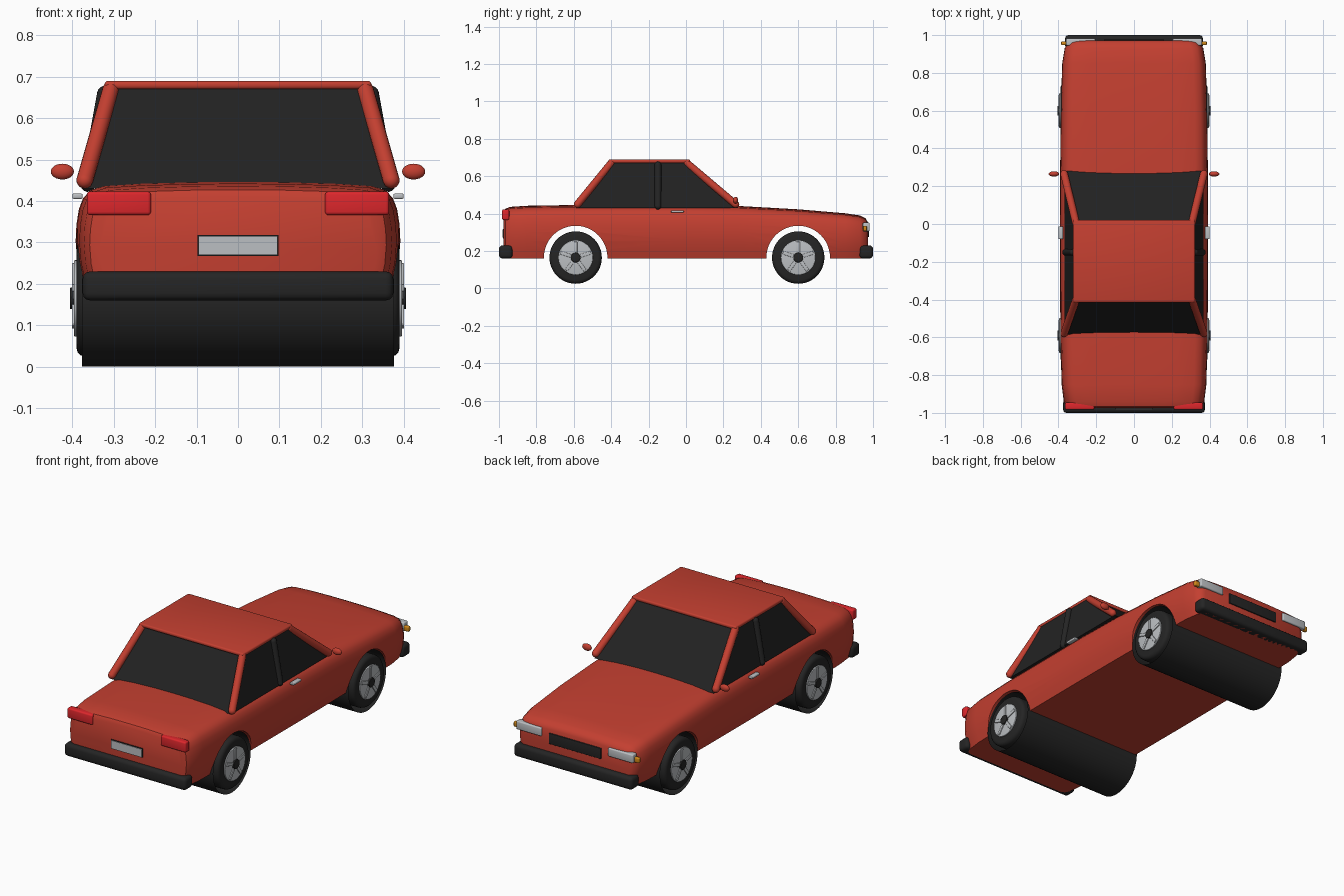
import bpy, bmesh, math
from mathutils import Vector, Matrix

if "Cube" in bpy.data.objects:
    bpy.data.objects.remove(bpy.data.objects["Cube"], do_unlink=True)


def material(name, r, g, b):
    m = bpy.data.materials.new(name)
    m.use_nodes = True
    m.diffuse_color = (r, g, b, 1)
    bsdf = next(n for n in m.node_tree.nodes if n.type == 'BSDF_PRINCIPLED')
    bsdf.inputs["Base Color"].default_value = (r, g, b, 1)
    return m


RED = material("body_red", 0.55, 0.05, 0.03)
BLACK = material("trim_black", 0.018, 0.018, 0.018)
GLASS = material("dark_glass", 0.016, 0.016, 0.016)
SILVER = material("silver", 0.5, 0.52, 0.54)
LAMP_RED = material("lamp_red", 0.72, 0.02, 0.025)
AMBER = material("amber", 0.65, 0.25, 0.01)


def finish(name, bm, mat, angle=35):
    bmesh.ops.recalc_face_normals(bm, faces=bm.faces)
    me = bpy.data.meshes.new(name)
    bm.to_mesh(me)
    bm.free()
    me.materials.append(mat)
    ob = bpy.data.objects.new(name, me)
    bpy.context.collection.objects.link(ob)
    smooth(ob, angle)
    return ob


def smooth(ob, angle=35):
    bpy.ops.object.select_all(action='DESELECT')
    ob.select_set(True)
    bpy.context.view_layer.objects.active = ob
    bpy.ops.object.shade_smooth_by_angle(angle=math.radians(angle))


def box(name, lo, hi, mat, bevel=0.0, turn=None):
    """Box between two corners, with optional rounded edges."""
    lo, hi = Vector(lo), Vector(hi)
    bm = bmesh.new()
    bmesh.ops.create_cube(bm, size=1)
    bmesh.ops.scale(bm, vec=hi - lo, verts=bm.verts)
    if bevel:
        bmesh.ops.bevel(bm, geom=bm.edges[:], offset=bevel, segments=3,
                        profile=0.5, affect='EDGES')
    bmesh.ops.translate(bm, vec=(lo + hi) / 2, verts=bm.verts)
    if turn:
        bmesh.ops.transform(bm, matrix=turn, verts=bm.verts)
    return finish(name, bm, mat)


def axle_cylinder(name, r, x0, x1, y, z, mat, caps=True, bevel=0.0):
    """Cylinder lying along x."""
    bm = bmesh.new()
    bmesh.ops.create_cone(bm, cap_ends=caps, segments=48, radius1=r, radius2=r,
                          depth=abs(x1 - x0))
    if bevel:
        rims = [e for e in bm.edges if abs(e.verts[0].co.z - e.verts[1].co.z) < 1e-5]
        bmesh.ops.bevel(bm, geom=rims, offset=bevel, segments=3, profile=0.5,
                        affect='EDGES')
    place = Matrix.Translation(((x0 + x1) / 2, y, z)) @ Matrix.Rotation(math.pi / 2, 4, 'Y')
    bmesh.ops.transform(bm, matrix=place, verts=bm.verts)
    return finish(name, bm, mat)


def capsule(name, a, b, r, mat):
    """Round-ended bar from a to b."""
    a, b = Vector(a), Vector(b)
    bm = bmesh.new()
    aim = (b - a).to_track_quat('Z', 'Y').to_matrix().to_4x4()
    bmesh.ops.create_cone(bm, segments=16, radius1=r, radius2=r, depth=(b - a).length,
                          matrix=Matrix.Translation((a + b) / 2) @ aim)
    for p in (a, b):
        bmesh.ops.create_uvsphere(bm, u_segments=16, v_segments=8, radius=r,
                                  matrix=Matrix.Translation(p) @ aim)
    return finish(name, bm, mat, 60)


# Body shell: (y, half width, top height) stations with one shared cross-section
FLOOR, WHEEL_Z, WHEEL_Y = 0.16, 0.165, {"front": 0.6, "rear": -0.59}
stations = [(-0.975, 0.335, 0.41), (-0.965, 0.358, 0.427), (-0.94, 0.372, 0.436),
            (-0.85, 0.383, 0.442), (-0.6, 0.39, 0.446), (0, 0.392, 0.446),
            (0.28, 0.391, 0.441), (0.6, 0.388, 0.423), (0.85, 0.38, 0.402),
            (0.93, 0.367, 0.39), (0.96, 0.35, 0.375), (0.972, 0.325, 0.355)]
section = [(0.93, 0), (0.965, 0.17), (0.99, 0.33), (1, 0.5), (0.995, 0.64), (0.98, 0.77),
           (0.955, 0.86), (0.91, 0.93), (0.83, 0.965), (0.6, 0.985), (0.3, 0.997)]
outline = section + [(0, 1)] + [(-u, t) for u, t in reversed(section)]
bm = bmesh.new()
rings = [[bm.verts.new((u * w, y, FLOOR + t * (top - FLOOR))) for u, t in outline]
         for y, w, top in stations]
for r0, r1 in zip(rings, rings[1:]):
    for i in range(len(outline)):
        j = (i + 1) % len(outline)
        bm.faces.new((r0[i], r0[j], r1[j], r1[i]))
bm.faces.new(rings[0])
bm.faces.new(rings[-1])
body = finish("body_shell", bm, RED)

# Wheel arches cut through the body, with open liner tubes
for end, y in WHEEL_Y.items():
    cutter = axle_cylinder("arch_cutter", 0.17, -0.5, 0.5, y, WHEEL_Z, RED)
    cut = body.modifiers.new("arch", 'BOOLEAN')
    cut.object, cut.solver = cutter, 'EXACT'
    bpy.context.view_layer.objects.active = body
    bpy.ops.object.modifier_apply(modifier=cut.name)
    bpy.data.objects.remove(cutter, do_unlink=True)
    axle_cylinder(end + "_arch_liner", 0.165, -0.376, 0.376, y, WHEEL_Z, BLACK, caps=False)
smooth(body)

# Cabin: tapered glass block and roof panel
bm = bmesh.new()
low = [(-0.367, -0.585), (0.367, -0.585), (0.367, 0.28), (-0.367, 0.28)]
high = [(-0.318, -0.4), (0.318, -0.4), (0.318, 0.01), (-0.318, 0.01)]
v0 = [bm.verts.new((x, y, 0.43)) for x, y in low]
v1 = [bm.verts.new((x, y, 0.676)) for x, y in high]
for i in range(4):
    j = (i + 1) % 4
    bm.faces.new((v0[i], v0[j], v1[j], v1[i]))
bm.faces.new(v0)
bm.faces.new(v1)
finish("cabin_glass", bm, GLASS)
box("roof", (-0.322, -0.415, 0.67), (0.322, 0.022, 0.69), RED, 0.008)

# Bumpers, grille and number plate
box("rear_bumper", (-0.375, -1, 0.16), (0.375, -0.928, 0.23), BLACK, 0.018)
box("front_bumper", (-0.365, 0.928, 0.16), (0.365, 1, 0.23), BLACK, 0.018)
box("grille", (-0.16, 0.96, 0.275), (0.16, 0.978, 0.335), BLACK, 0.003)
box("plate_frame", (-0.098, -0.979, 0.267), (0.098, -0.972, 0.318), BLACK)
box("number_plate", (-0.094, -0.982, 0.271), (0.094, -0.975, 0.314), SILVER)

for side, s in (("left", 1), ("right", -1)):
    # Pillars
    capsule(side + "_front_pillar", (s * 0.37, 0.265, 0.45), (s * 0.307, 0.005, 0.67), 0.02, RED)
    capsule(side + "_rear_pillar", (s * 0.37, -0.58, 0.45), (s * 0.307, -0.4, 0.67), 0.02, RED)
    capsule(side + "_door_pillar", (s * 0.362, -0.15, 0.44), (s * 0.322, -0.15, 0.66), 0.018, BLACK)

    # Lamps and door handle
    def side_box(name, lo, hi, mat, bevel):
        x0, x1 = sorted((s * lo[0], s * hi[0]))
        box(side + name, (x0, *lo[1:]), (x1, *hi[1:]), mat, bevel)

    side_box("_tail_lamp", (0.21, -0.983, 0.366), (0.365, -0.945, 0.423), LAMP_RED, 0.008)
    side_box("_headlamp", (0.205, 0.945, 0.305), (0.36, 0.982, 0.352), SILVER, 0.006)
    side_box("_turn_lamp", (0.345, 0.947, 0.307), (0.386, 0.967, 0.335), AMBER, 0.005)
    side_box("_door_handle", (0.375, -0.08, 0.405), (0.4, -0.012, 0.418), SILVER, 0.004)

    # Mirror
    bm = bmesh.new()
    bmesh.ops.create_uvsphere(bm, u_segments=20, v_segments=12, radius=1)
    bmesh.ops.scale(bm, vec=(0.028, 0.014, 0.019), verts=bm.verts)
    bmesh.ops.translate(bm, vec=(s * 0.424, 0.265, 0.471), verts=bm.verts)
    finish(side + "_mirror", bm, RED, 60)

    # Wheels: tyre, rim disc, five spokes and hub cap
    for end, y in WHEEL_Y.items():
        name = side + "_" + end
        axle_cylinder(name + "_tyre", 0.14, s * 0.29, s * 0.39, y, WHEEL_Z, BLACK, bevel=0.02)
        axle_cylinder(name + "_rim", 0.092, s * 0.36, s * 0.396, y, WHEEL_Z, SILVER, bevel=0.003)
        axle_cylinder(name + "_hub", 0.026, s * 0.37, s * 0.406, y, WHEEL_Z, BLACK, bevel=0.003)
        for k in range(5):
            turn = (Matrix.Translation((s * 0.396, y, WHEEL_Z))
                    @ Matrix.Rotation(k * math.tau / 5, 4, 'X'))
            box(name + "_spoke", (-0.005, -0.009, 0.02), (0.005, 0.009, 0.085), SILVER,
                0.002, turn)
